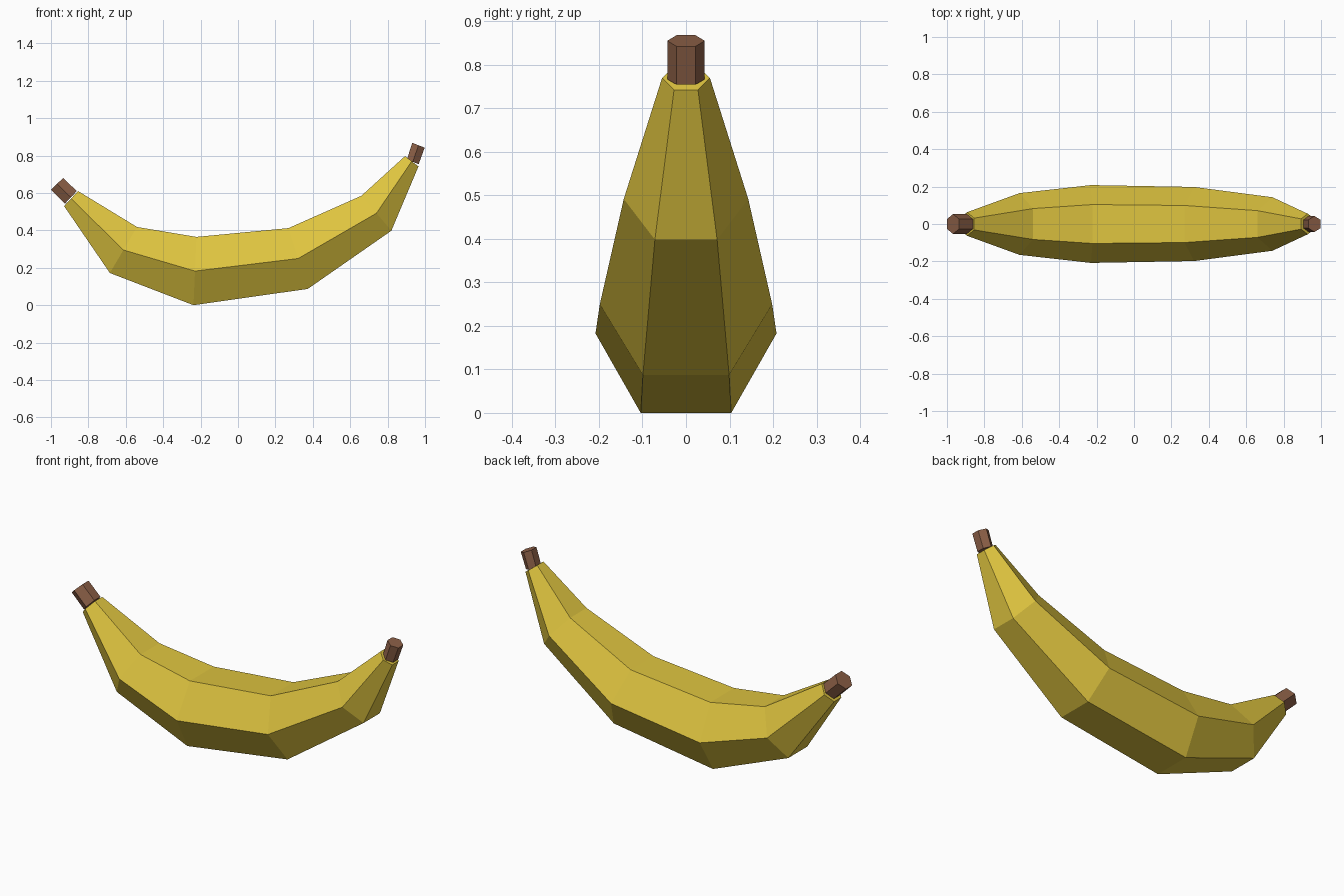
import bpy, bmesh, math
from mathutils import Vector

if "Cube" in bpy.data.objects:
    bpy.data.objects.remove(bpy.data.objects["Cube"])


def material(name, color):
    m = bpy.data.materials.new(name)
    m.diffuse_color = (*color, 1)
    m.use_nodes = True
    m.node_tree.nodes["Principled BSDF"].inputs["Base Color"].default_value = m.diffuse_color
    return m


yellow = material("banana yellow", (0.73, 0.55, 0.05))
brown = material("stem brown", (0.26, 0.115, 0.062))


def hex_loft(name, sections, mat):
    """Skin hexagonal rings; each section is (top xz, bottom xz, half width)."""
    bm = bmesh.new()
    rings = []
    for top, bottom, w in sections:
        t = Vector((top[0], 0, top[1]))
        b = Vector((bottom[0], 0, bottom[1]))
        mid, half = (t + b) / 2, (t - b) / 2
        ring = []
        for i in range(6):
            a = i * math.pi / 3
            p = mid + half * (math.sin(a) / math.sin(math.pi / 3))
            p.y = w * math.cos(a)
            ring.append(bm.verts.new(p))
        rings.append(ring)
    for r0, r1 in zip(rings, rings[1:]):
        for i in range(6):
            j = (i + 1) % 6
            bm.faces.new((r0[i], r0[j], r1[j], r1[i]))
    bm.faces.new(rings[0])
    bm.faces.new(rings[-1])
    bmesh.ops.recalc_face_normals(bm, faces=bm.faces)
    me = bpy.data.meshes.new(name)
    bm.to_mesh(me)
    bm.free()
    me.materials.append(mat)
    ob = bpy.data.objects.new(name, me)
    bpy.context.collection.objects.link(ob)
    return ob


# Curved fruit body, tapering to both ends
hex_loft("banana_body", [
    ((-0.855, 0.61), (-0.93, 0.53), 0.063),
    ((-0.54, 0.418), (-0.685, 0.172), 0.165),
    ((-0.222, 0.365), (-0.238, 0.0), 0.208),
    ((0.27, 0.412), (0.373, 0.087), 0.198),
    ((0.66, 0.585), (0.82, 0.398), 0.143),
    ((0.893, 0.797), (0.965, 0.742), 0.055),
], yellow)

# Stubs on both tips
hex_loft("left_stem", [
    ((-0.862, 0.61), (-0.925, 0.543), 0.053),
    ((-0.935, 0.68), (-1.0, 0.617), 0.053),
], brown)
hex_loft("right_stem", [
    ((0.903, 0.779), (0.966, 0.754), 0.043),
    ((0.932, 0.868), (0.998, 0.842), 0.043),
], brown)
